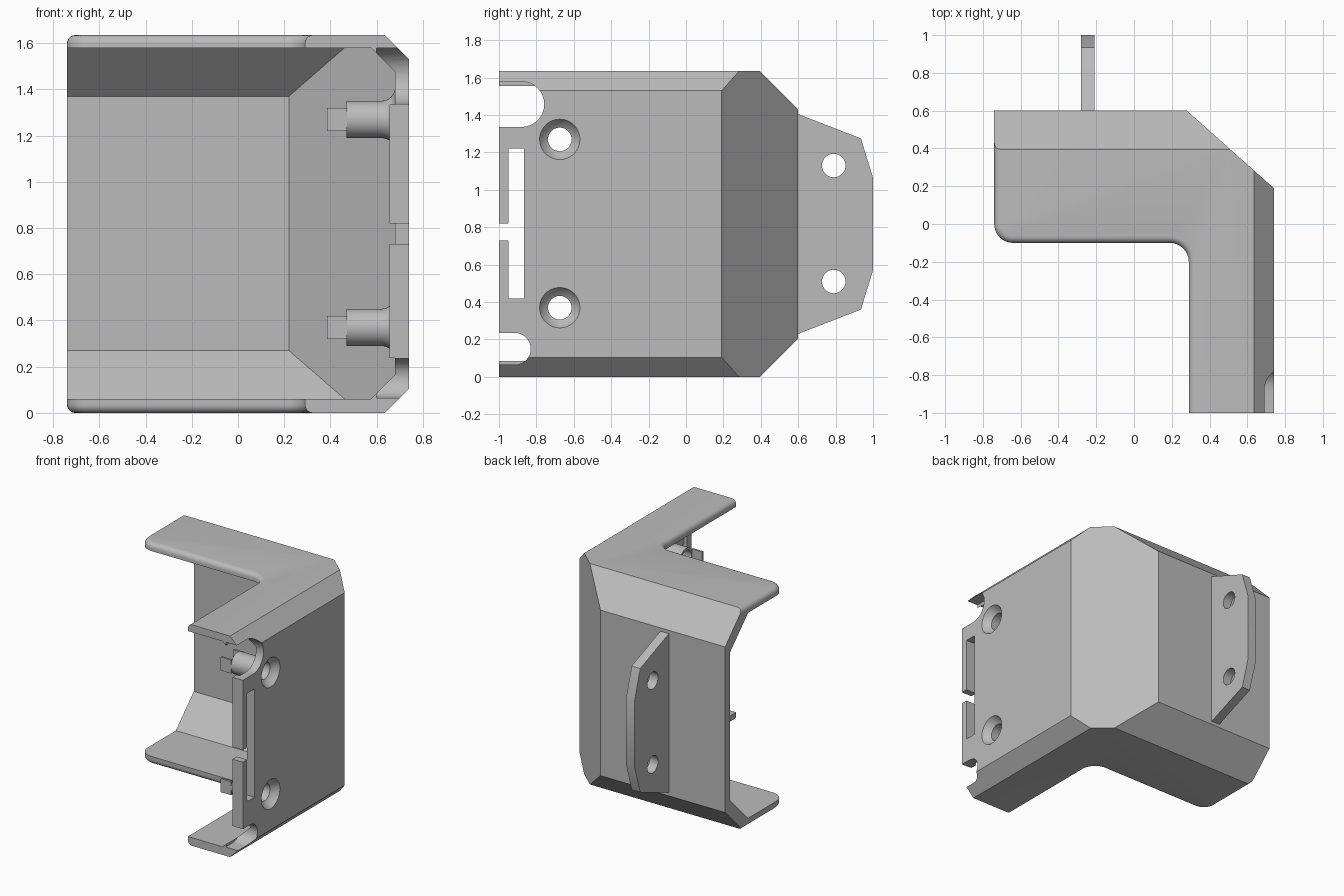
import bpy, bmesh, math
from mathutils import Vector

cube = bpy.data.objects.get("Cube")
if cube:
    bpy.data.objects.remove(cube, do_unlink=True)

TOP = 1.635
grey = bpy.data.materials.new("plain grey")
grey.use_nodes = True
grey.diffuse_color = (0.5, 0.5, 0.5, 1)
grey.node_tree.nodes["Principled BSDF"].inputs["Base Color"].default_value = (0.5, 0.5, 0.5, 1)


def make_object(name, bm):
    bmesh.ops.recalc_face_normals(bm, faces=bm.faces)
    mesh = bpy.data.meshes.new(name)
    bm.to_mesh(mesh)
    bm.free()
    mesh.materials.append(grey)
    obj = bpy.data.objects.new(name, mesh)
    bpy.context.collection.objects.link(obj)
    return obj


def prism(points, direction):
    """Extrude a closed outline along a vector."""
    bm = bmesh.new()
    face = bm.faces.new([bm.verts.new(p) for p in points])
    new = bmesh.ops.extrude_face_region(bm, geom=[face])["geom"]
    verts = [v for v in new if isinstance(v, bmesh.types.BMVert)]
    bmesh.ops.translate(bm, verts=verts, vec=direction)
    return bm


def box(name, x, y, z):
    pts = [(x[0], y[0], z[0]), (x[1], y[0], z[0]), (x[1], y[1], z[0]), (x[0], y[1], z[0])]
    return make_object(name, prism(pts, (0, 0, z[1] - z[0])))


def arc(cx, cy, r, start, end, steps=8):
    angles = [math.radians(start + (end - start) * i / steps) for i in range(steps + 1)]
    return [(cx + r * math.cos(a), cy + r * math.sin(a)) for a in angles]


def lathe_x(name, profile, y, z, closed=True):
    """Revolve an (x, radius) profile about a line parallel to x."""
    bm = bmesh.new()
    verts = [bm.verts.new((x, y, z + r)) for x, r in profile]
    for a, b in zip(verts, verts[1:]):
        bm.edges.new((a, b))
    if closed:
        bm.edges.new((verts[-1], verts[0]))
    bmesh.ops.spin(bm, geom=bm.verts[:] + bm.edges[:], cent=(0, y, z), axis=(1, 0, 0),
                   dvec=(0, 0, 0), angle=math.tau, steps=36)
    bmesh.ops.remove_doubles(bm, verts=bm.verts, dist=0.0005)
    return make_object(name, bm)


def slice_off(bm, point, normal):
    """Trim away everything beyond a plane and cap the cut."""
    cut = bmesh.ops.bisect_plane(bm, geom=bm.verts[:] + bm.edges[:] + bm.faces[:],
                                 plane_co=point, plane_no=normal, clear_outer=True)
    edges = [e for e in cut["geom_cut"] if isinstance(e, bmesh.types.BMEdge)]
    bmesh.ops.holes_fill(bm, edges=edges, sides=0)


def chamfer(bm, x, y, low, high):
    """Slope the side and back walls into the top and bottom."""
    for z, s in ((low, -1), (high, 1)):
        slice_off(bm, (x, 0, z), Vector((1, 0, s)).normalized())
        slice_off(bm, (0, y, z), Vector((0, 1, s)).normalized())


def cut(target, cutters):
    bpy.context.view_layer.objects.active = target
    for c in cutters:
        c.hide_render = True
        mod = target.modifiers.new("cut", "BOOLEAN")
        mod.operation, mod.solver, mod.object = "DIFFERENCE", "EXACT", c
        bpy.ops.object.modifier_apply(modifier=mod.name)
    for c in cutters:
        bpy.data.objects.remove(c, do_unlink=True)


# Outer body: L outline with chamfered corner and rounded front lips
outline = [(0.74, -1), (0.74, 0.19), (0.28, 0.6), (-0.74, 0.6)]
outline += arc(-0.64, 0, 0.1, 180, 270) + arc(0.19, -0.2, 0.1, 90, 0) + [(0.29, -1)]
bm = prism([(x, y, 0) for x, y in outline], (0, 0, TOP))
chamfer(bm, 0.635, 0.395, 0, TOP)


def on_lip(v):
    flat = abs(v.co.z) < 0.001 or abs(v.co.z - TOP) < 0.001
    return flat and v.co.x < 0.3 and v.co.y < 0.41


lips = [e for e in bm.edges if all(on_lip(v) for v in e.verts)
        and abs(e.verts[0].co.z - e.verts[1].co.z) < 0.001]
bmesh.ops.bevel(bm, geom=lips, offset=0.035, segments=5, profile=0.5, affect="EDGES")
shell = make_object("bracket_shell", bm)

# Cavity that leaves thin walls and two L-shaped plates
hollow = [(-1, 0.54), (0.22, 0.54), (0.68, 0.14), (0.68, -1.5), (-1, -1.5)]
bm = prism([(x, y, 0.06) for x, y in hollow], (0, 0, 1.52))
chamfer(bm, 0.575, 0.33, 0.06, 1.58)
cutters = [make_object("cavity_cutter", bm)]

# Round-ended cable slots at the front edge of the side wall
for yc, zc, r in ((-0.88, 1.458, 0.122), (-0.915, 0.15, 0.085)):
    pts = [(-1.2, zc - r)] + arc(yc, zc, r, -90, 90, 16) + [(-1.2, zc + r)]
    cutters.append(make_object("slot_cutter", prism([(0.6, y, z) for y, z in pts], (0.3, 0, 0))))

# Long latch slot with a small gap through the front strip
cutters.append(box("latch_cutter", (0.6, 0.9), (-0.95, -0.865), (0.42, 1.22)))
cutters.append(box("gap_cutter", (0.6, 0.9), (-1.2, -0.94), (0.73, 0.82)))

# Countersunk screw holes
SCREW_Y, SCREWS = -0.675, (0.37, 1.27)
sink = [(0.5, 0), (0.5, 0.063), (0.69, 0.063), (0.705, 0.085), (0.74, 0.108), (0.8, 0.108), (0.8, 0)]
for z in SCREWS:
    cutters.append(lathe_x("screw_cutter", sink, SCREW_Y, z, closed=False))
cut(shell, cutters)
parts = [shell]

# Thickened strips along the front edge of the side wall
for i, z in enumerate(((0.237, 0.73), (0.82, 1.335))):
    parts.append(box(f"front_strip_{i + 1}", (0.655, 0.682), (-1, -0.95), z))

# Hollow screw bosses with flared roots and small end tongues
for i, z in enumerate(SCREWS):
    profile = [(0.682, 0.063), (0.47, 0.063), (0.47, 0.08)]
    profile += arc(0.62, 0.14, 0.06, -90, 0, 6) + [(0.682, 0.14)]
    parts.append(lathe_x(f"screw_boss_{i + 1}", profile, SCREW_Y, z))
    for side, s in (("front", -1), ("back", 1)):
        ys = sorted((SCREW_Y + s * 0.064, SCREW_Y + s * 0.079))
        parts.append(box(f"boss_tongue_{side}_{i + 1}", (0.385, 0.472), ys, (z - 0.05, z + 0.05)))

# Rear mounting tab with two holes
half = [(0.58, 0.225), (0.6, 0.23), (0.935, 0.36), (1, 0.57)]
pts = half + [(y, TOP - z) for y, z in reversed(half)]
tab = make_object("mounting_tab", prism([(-0.28, y, z) for y, z in pts], (0.07, 0, 0)))
holes = []
for z in (0.51, 1.13):
    ring = arc(0.79, z, 0.063, 0, 350, 35)
    holes.append(make_object("tab_cutter", prism([(-0.4, y, h) for y, h in ring], (0.3, 0, 0))))
cut(tab, holes)
parts.append(tab)

# Smooth the curves, keep the creases
bpy.ops.object.select_all(action="DESELECT")
for p in parts:
    p.select_set(True)
bpy.context.view_layer.objects.active = shell
bpy.ops.object.shade_smooth_by_angle(angle=math.radians(28))
